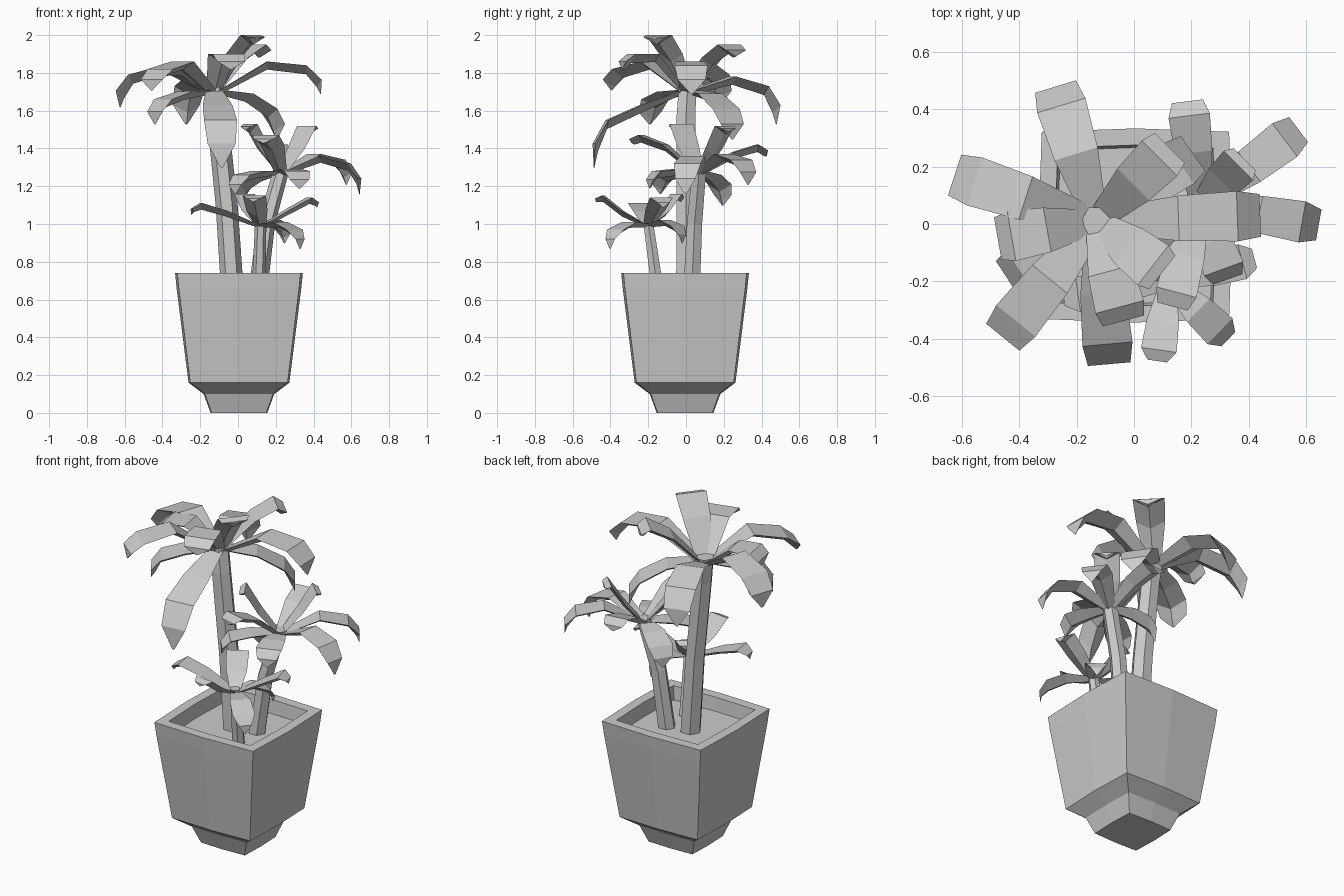
import bpy, bmesh
from math import cos, sin, pi, radians
from mathutils import Vector

if "Cube" in bpy.data.objects:
    bpy.data.objects.remove(bpy.data.objects["Cube"])


def make(name, rings, cap_start=True, cap_end=True):
    """Skin a list of equal-sized vertex rings into one flat-shaded mesh."""
    bm = bmesh.new()
    rows = [[bm.verts.new(p) for p in r] for r in rings]
    n = len(rows[0])
    for a, b in zip(rows, rows[1:]):
        for i in range(n):
            j = (i + 1) % n
            bm.faces.new((a[i], a[j], b[j], b[i]))
    if cap_start:
        bm.faces.new(rows[0][::-1])
    if cap_end:
        bm.faces.new(rows[-1])
    bmesh.ops.recalc_face_normals(bm, faces=bm.faces)
    me = bpy.data.meshes.new(name)
    bm.to_mesh(me)
    bm.free()
    ob = bpy.data.objects.new(name, me)
    bpy.context.collection.objects.link(ob)
    return ob


def square_ring(half, z):
    """Square with slightly bowed sides."""
    c = half * 0.965
    pts = [(-c, -c), (0, -half), (c, -c), (half, 0), (c, c), (0, half), (-c, c), (-half, 0)]
    return [(x + 0.005, y - 0.005, z) for x, y in pts]


def trunk(name, path, r0, r1, sides=6):
    rings = []
    for k, (x, y, z) in enumerate(path):
        r = r0 + (r1 - r0) * k / (len(path) - 1)
        rings.append([(x + r * cos(2 * pi * i / sides), y + r * sin(2 * pi * i / sides), z)
                      for i in range(sides)])
    make(name, rings)


def leaf(name, head, width, end, az, reach, z1, z2, z3):
    """Arched leaf: flat top with a shallow keel, bent down to a narrow tip."""
    a = radians(az)
    out, side = Vector((cos(a), sin(a), 0)), Vector((-sin(a), cos(a), 0))
    base = Vector((head[0], head[1], 0))
    stations = [(0.06, head[2], 0.5), (0.5, z1, 0.9), (0.86, z2, 1.0),
                (1.0, (z2 + z3) / 2, end), (1.0, z3, 0.08)]
    rings = []
    for f, z, w in stations:
        p = base + out * reach * f + Vector((0, 0, z))
        half = side * width * w / 2
        keel = (Vector((0, 0, -0.27)) - out * 0.15 * (f > 0.9)) * width * w
        rings.append([p + half, p - half, p + keel])
    make(name, rings)


# Pot: stepped foot, flared body, rim and inner wall
make("pot", [square_ring(h, z) for h, z in
             [(0.15, 0), (0.187, 0.10), (0.267, 0.16), (0.33, 0.66), (0.338, 0.74),
              (0.28, 0.74), (0.27, 0.65)]], cap_end=False)
make("soil", [square_ring(0.272, 0.64), square_ring(0.272, 0.66)])

# Trunks
trunk("tall_trunk", [(-0.03, 0.0, 0.65), (-0.06, 0.0, 1.1), (-0.11, 0.0, 1.58),
                     (-0.13, 0.01, 1.73)], 0.06, 0.055)
trunk("middle_trunk", [(0.105, 0.03, 0.65), (0.15, 0.045, 1.0), (0.23, 0.07, 1.29)], 0.05, 0.043)
trunk("small_trunk", [(0.11, -0.15, 0.65), (0.12, -0.2, 1.01)], 0.037, 0.03)

# Leaves: direction, reach, mid height, bend height, tip height
crowns = {
    "tall": ((-0.13, 0.01, 1.71), 0.175, 0.85, [
        (2, 0.57, 1.86, 1.84, 1.69), (162, 0.52, 1.84, 1.79, 1.62),
        (107, 0.49, 1.78, 1.73, 1.53), (231, 0.52, 1.86, 1.82, 1.71),
        (190, 0.35, 1.83, 1.83, 1.75), (213, 0.37, 1.70, 1.66, 1.53),
        (275, 0.50, 1.63, 1.55, 1.30),
        (285, 0.36, 1.90, 1.90, 1.82), (45, 0.36, 1.88, 1.95, 1.89),
        (322, 0.29, 1.90, 2.00, 1.98), (35, 0.41, 1.69, 1.61, 1.45)]),
    "middle": ((0.23, 0.07, 1.28), 0.145, 0.75, [
        (350, 0.42, 1.36, 1.32, 1.16), (37, 0.43, 1.37, 1.34, 1.21),
        (97, 0.36, 1.38, 1.42, 1.36), (45, 0.22, 1.40, 1.52, 1.49),
        (210, 0.22, 1.40, 1.53, 1.50), (255, 0.37, 1.42, 1.47, 1.43),
        (220, 0.32, 1.28, 1.26, 1.16), (150, 0.25, 1.26, 1.21, 1.10),
        (290, 0.28, 1.29, 1.28, 1.19)]),
    "small": ((0.12, -0.2, 1.0), 0.125, 0.55, [
        (316, 0.29, 1.01, 0.97, 0.87), (188, 0.37, 1.07, 1.11, 1.05),
        (15, 0.31, 1.08, 1.14, 1.09), (262, 0.28, 1.07, 1.15, 1.12),
        (120, 0.20, 1.07, 1.16, 1.12), (55, 0.22, 1.02, 0.99, 0.90)]),
}
for plant, (head, width, end, leaves) in crowns.items():
    for i, spec in enumerate(leaves):
        leaf(f"{plant}_leaf_{i + 1}", head, width, end, *spec)
